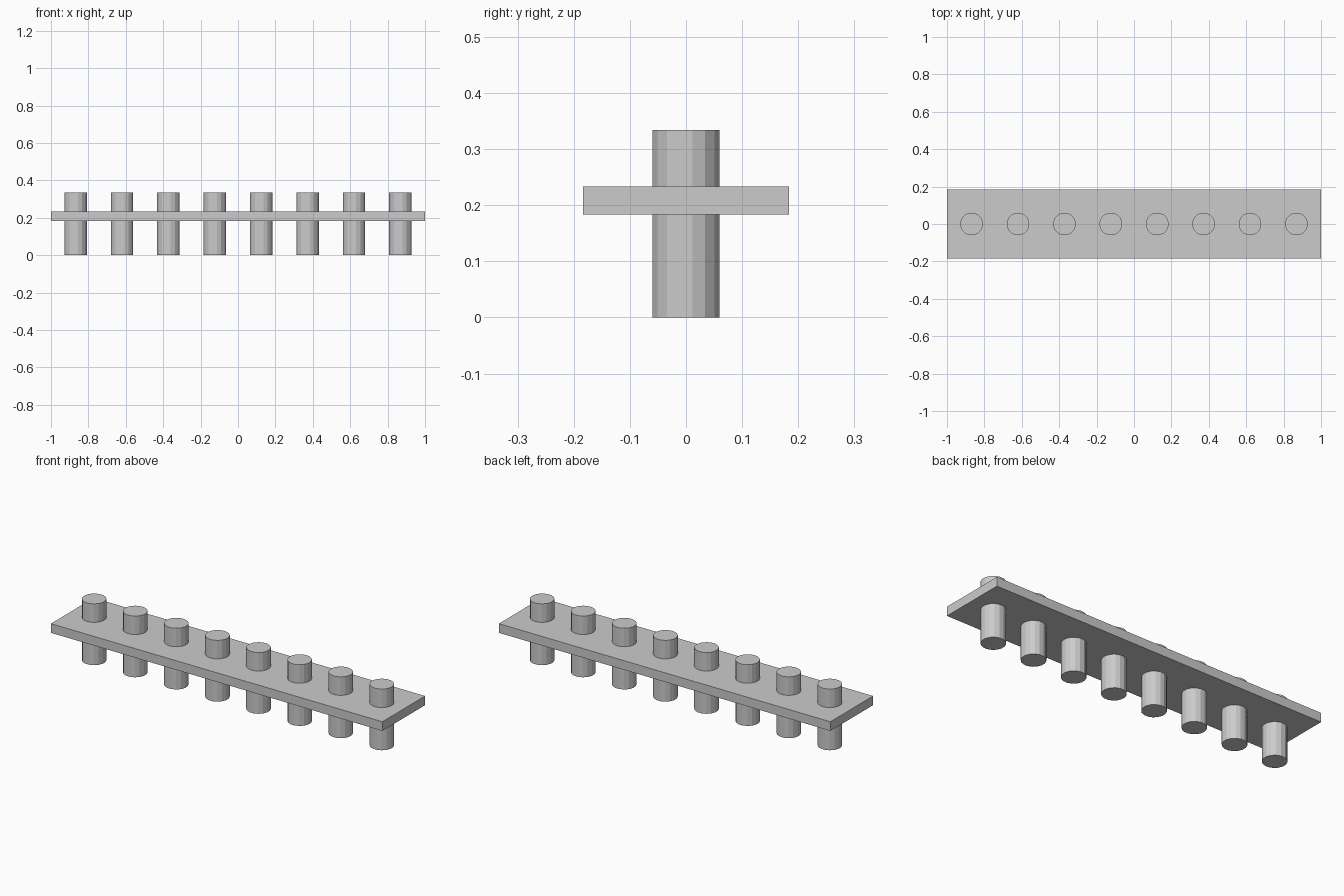
import bpy
from math import pi

if "Cube" in bpy.data.objects:
    bpy.data.objects.remove(bpy.data.objects["Cube"])

PEGS = 8
SPACING = 0.248
SIDES = 16
PEG_RADIUS = 0.061
PEG_HEIGHT = 0.334

# Flat rectangular board
bpy.ops.mesh.primitive_cube_add(size=1, location=(0, 0, 0.208))
board = bpy.context.object
board.name = "board"
board.scale = (2.0, 0.368, 0.05)
bpy.ops.object.transform_apply(location=False, rotation=False, scale=True)

# Row of round pegs passing through the board
for i in range(PEGS):
    x = (i - (PEGS - 1) / 2) * SPACING
    bpy.ops.mesh.primitive_cylinder_add(
        vertices=SIDES, radius=PEG_RADIUS, depth=PEG_HEIGHT,
        location=(x, 0, PEG_HEIGHT / 2), rotation=(0, 0, pi / SIDES))
    bpy.context.object.name = f"peg_{i + 1}"
